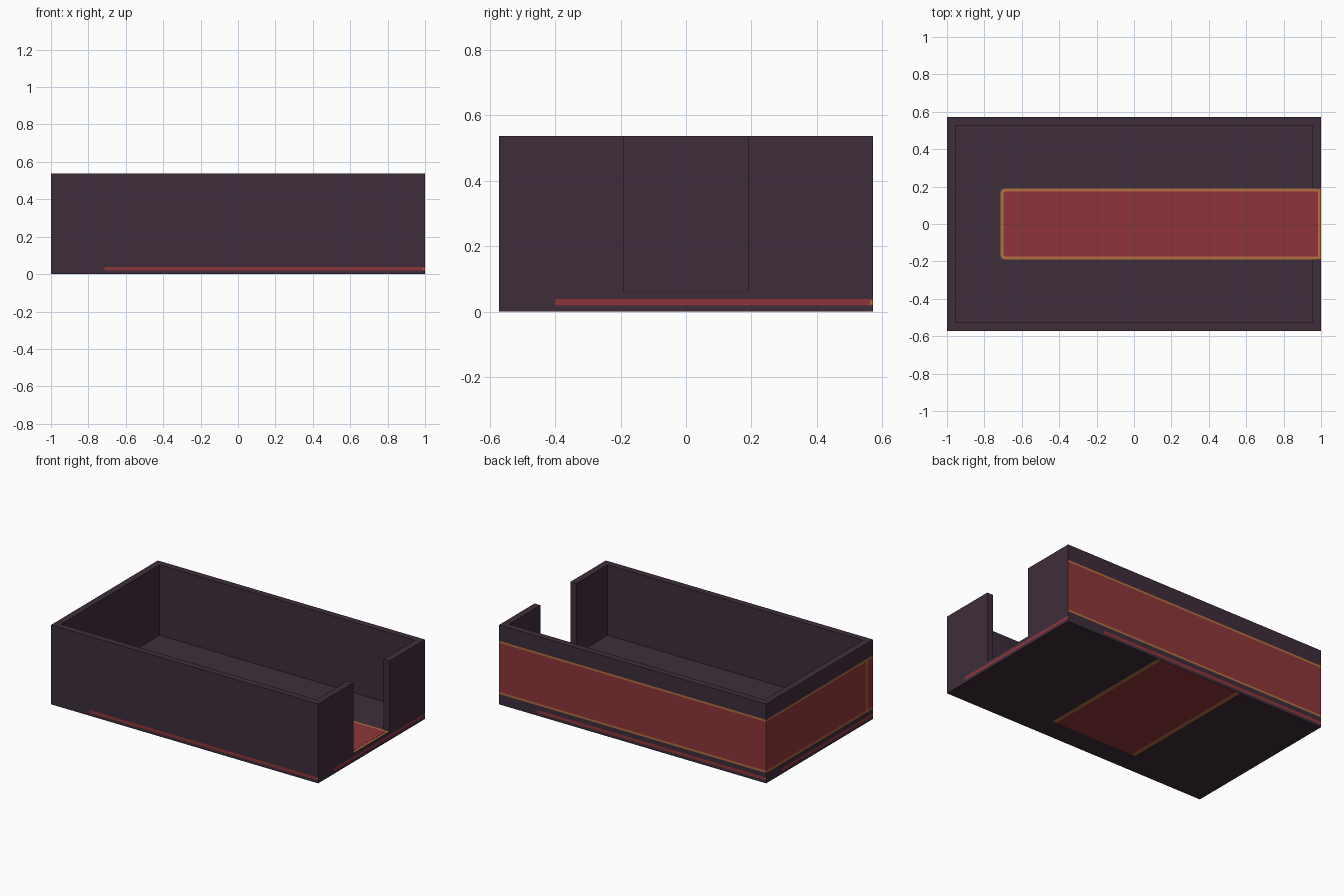
import bpy, bmesh, math
from mathutils import Vector

if "Cube" in bpy.data.objects:
    bpy.data.objects.remove(bpy.data.objects["Cube"])

L, W, H, T, FLOOR, DOOR = 1.0, 0.571, 0.537, 0.045, 0.06, 0.191


def material(name, rgb):
    m = bpy.data.materials.new(name)
    m.diffuse_color = (*rgb, 1.0)
    m.use_nodes = True
    m.node_tree.nodes["Principled BSDF"].inputs["Base Color"].default_value = m.diffuse_color
    return m


DARK = material("dark plum", (0.048, 0.027, 0.044))
RED = material("carpet red", (0.275, 0.036, 0.042))
GOLD = material("trim gold", (0.445, 0.156, 0.048))
MATS = [DARK, RED, GOLD]


def prism(name, outline, z0, z1, mat):
    """Extrude a flat outline upwards into a closed solid."""
    bm = bmesh.new()
    base = bm.faces.new([bm.verts.new((x, y, z0)) for x, y in outline])
    top = bmesh.ops.extrude_face_region(bm, geom=[base])["geom"]
    bmesh.ops.translate(bm, vec=(0, 0, z1 - z0),
                        verts=[v for v in top if isinstance(v, bmesh.types.BMVert)])
    bmesh.ops.recalc_face_normals(bm, faces=bm.faces)
    me = bpy.data.meshes.new(name)
    bm.to_mesh(me)
    bm.free()
    me.materials.append(mat)
    ob = bpy.data.objects.new(name, me)
    bpy.context.collection.objects.link(ob)
    return ob


def rect(x0, x1, y0, y1):
    return [(x0, y0), (x1, y0), (x1, y1), (x0, y1)]


def rounded(x0, x1, y0, y1, r, steps=3):
    """Rectangle whose two left corners are rounded."""
    pts = [(x1, y0), (x1, y1)]
    for cy, a0 in ((y1 - r, 90), (y0 + r, 180)):
        for i in range(steps + 1):
            a = math.radians(a0 + 90 * i / steps)
            pts.append((x0 + r + r * math.cos(a), cy + r * math.sin(a)))
    return pts


# Open-topped room: solid block minus the interior and doorway
room = prism("room_shell", rect(-L, L, -W, W), 0, H, DARK)
ix, iy = L - T, W - T
cutter = prism("room_cutter", [(-ix, -iy), (ix, -iy), (ix, -DOOR), (L + 0.1, -DOOR),
                               (L + 0.1, DOOR), (ix, DOOR), (ix, iy), (-ix, iy)],
               FLOOR, H + 0.2, DARK)
cutter.hide_render = True
mod = room.modifiers.new("hollow", 'BOOLEAN')
mod.operation, mod.object, mod.solver = 'DIFFERENCE', cutter, 'EXACT'
dg = bpy.context.evaluated_depsgraph_get()
mesh = bpy.data.meshes.new_from_object(room.evaluated_get(dg))
room.modifiers.clear()
room.data = mesh
bpy.data.objects.remove(cutter)
mesh.materials.clear()
for m in MATS:
    mesh.materials.append(m)

bm = bmesh.new()
bm.from_mesh(mesh)
for f in bm.faces:
    f.material_index = 0
bmesh.ops.triangulate(bm, faces=bm.faces)


def paint(axis, side, u, v, mat):
    """Cut a rectangle into one outer side of the room and colour it."""
    others = [a for a in range(3) if a != axis]

    def side_faces():
        bm.normal_update()
        return [f for f in bm.faces
                if all(abs(p.co[axis] - side) < 1e-4 for p in f.verts)]

    for a, limits in zip(others, (u, v)):
        for c in limits:
            co, no = Vector((0, 0, 0)), Vector((0, 0, 0))
            co[a], no[a] = c, 1
            fs = side_faces()
            geom = fs + list({e for f in fs for e in f.edges}) + list({p for f in fs for p in f.verts})
            bmesh.ops.bisect_plane(bm, geom=geom, dist=1e-5, plane_co=co, plane_no=no)
    for f in side_faces():
        c = f.calc_center_median()
        if u[0] < c[others[0]] < u[1] and v[0] < c[others[1]] < v[1]:
            f.material_index = MATS.index(mat)


# Broad red band with gold edges on the back and left
for axis, side, half in ((1, W, L), (0, -L, W)):
    paint(axis, side, (-half, half), (0.07, 0.43), GOLD)
    paint(axis, side, (-half, half), (0.084, 0.416), RED)
paint(0, -L, (-0.51, -0.495), (0.084, 0.416), GOLD)

# Thin skirting stripe on all four sides, with a gold tip
for axis, side, u, tip in ((1, -W, (-0.715, L), (0.988, L)), (1, W, (-L, 0.715), (-L, -0.988)),
                           (0, L, (-0.4, W), (0.562, W)), (0, -L, (-W, 0.4), (-W, -0.562))):
    paint(axis, side, u, (0.019, 0.039), RED)
    paint(axis, side, tip, (0.022, 0.034), GOLD)

# Red panel with gold edges underneath
paint(2, 0, (-0.36, 0.29), (-0.42, W), GOLD)
paint(2, 0, (-0.333, 0.263), (-0.42, W), RED)

bmesh.ops.dissolve_limit(bm, angle_limit=0.01, verts=bm.verts, edges=bm.edges,
                         delimit={'MATERIAL'})
bm.to_mesh(mesh)
bm.free()

# Carpet runner leading in through the doorway
prism("carpet_border", rounded(-0.715, L, -0.19, 0.19, 0.025), FLOOR - 0.001, FLOOR + 0.001, GOLD)
prism("carpet_field", rounded(-0.698, 0.984, -0.173, 0.173, 0.012), FLOOR, FLOOR + 0.002, RED)
